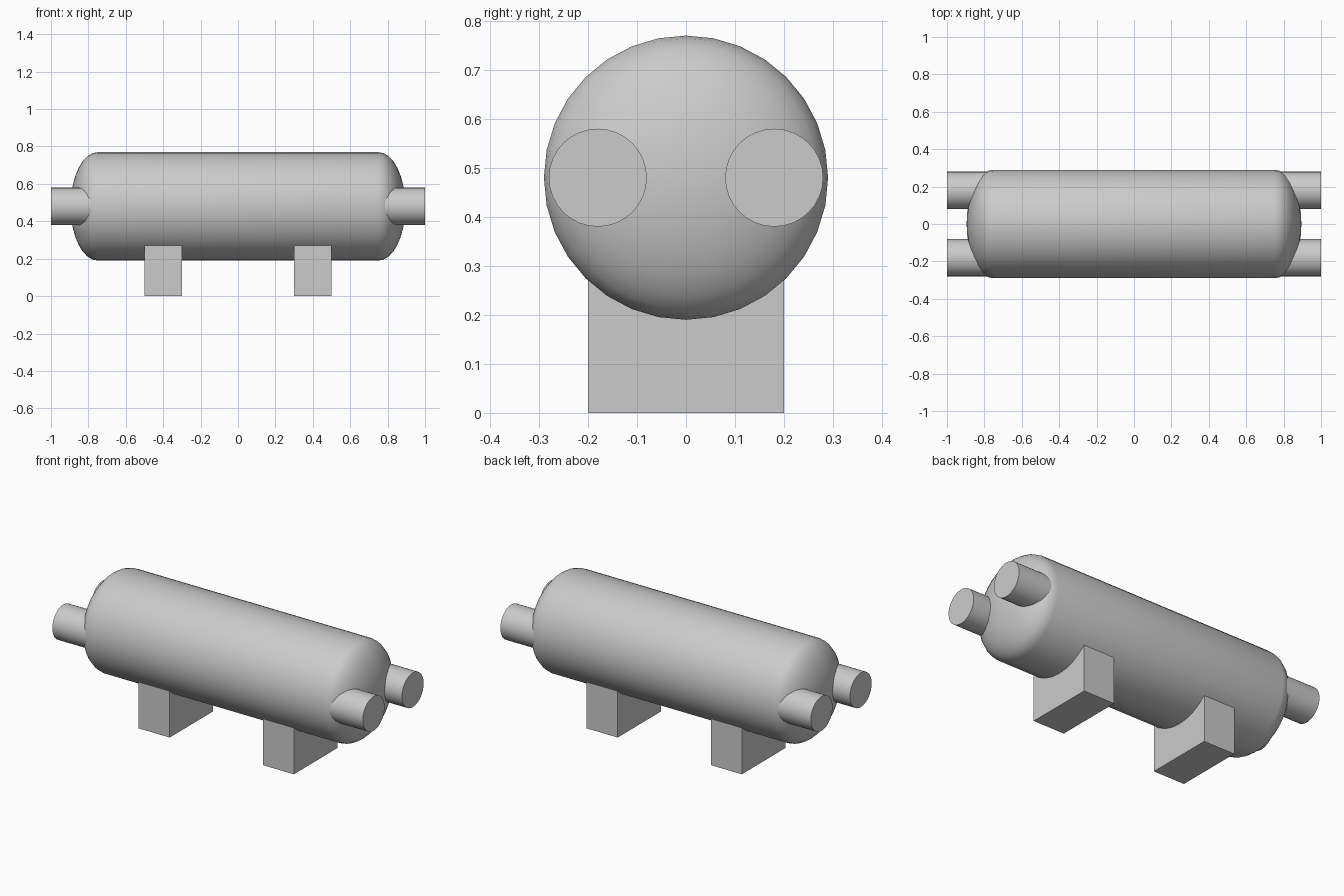
import bpy, bmesh, math
from mathutils import Matrix

if "Cube" in bpy.data.objects:
    bpy.data.objects.remove(bpy.data.objects["Cube"])

AXIS_Z = 0.48      # height of the tank axis
RADIUS = 0.29
STRAIGHT = 0.75    # half length of the straight shell
DOME = 0.145       # depth of each domed end
SIDES = 32


def finish(name, bm, smooth=True):
    bmesh.ops.recalc_face_normals(bm, faces=bm.faces)
    mesh = bpy.data.meshes.new(name)
    bm.to_mesh(mesh)
    bm.free()
    obj = bpy.data.objects.new(name, mesh)
    bpy.context.collection.objects.link(obj)
    if smooth:
        bpy.ops.object.select_all(action='DESELECT')
        obj.select_set(True)
        bpy.context.view_layer.objects.active = obj
        bpy.ops.object.shade_smooth_by_angle(angle=math.radians(35))
    return obj


# tank: half-ellipse dome, straight shell, mirrored dome, spun around x
def tank():
    steps = 8
    right = [(STRAIGHT + DOME * math.cos(a), RADIUS * math.sin(a))
             for a in (math.pi / 2 * i / steps for i in range(steps + 1))]
    profile = right + [(-x, r) for x, r in reversed(right)]
    bm = bmesh.new()
    verts = [bm.verts.new((x, 0, r)) for x, r in profile]
    edges = [bm.edges.new(pair) for pair in zip(verts, verts[1:])]
    bmesh.ops.spin(bm, geom=verts + edges, cent=(0, 0, 0), axis=(1, 0, 0),
                   angle=math.tau, steps=SIDES, use_duplicate=False)
    bmesh.ops.remove_doubles(bm, verts=bm.verts, dist=0.0005)
    bmesh.ops.translate(bm, verts=bm.verts, vec=(0, 0, AXIS_Z))
    return finish("tank", bm)


# nozzle: short solid pipe stub leaving a domed end
def nozzle(name, sx, sy):
    inner, outer = 0.75, 1.0
    bm = bmesh.new()
    place = (Matrix.Translation((sx * (inner + outer) / 2, sy * 0.18, AXIS_Z))
             @ Matrix.Rotation(math.pi / 2, 4, 'Y'))
    bmesh.ops.create_cone(bm, cap_ends=True, segments=SIDES, radius1=0.1,
                          radius2=0.1, depth=outer - inner, matrix=place)
    return finish(name, bm)


# saddle: block foot whose top sits inside the shell
def saddle(name, sx):
    height = 0.28
    bm = bmesh.new()
    place = (Matrix.Translation((sx * 0.4, 0, height / 2))
             @ Matrix.Diagonal((0.2, 0.4, height, 1)))
    bmesh.ops.create_cube(bm, size=1, matrix=place)
    # lower the outer top edges so they stay just under the shell surface
    for v in bm.verts:
        if v.co.z > 0.1:
            v.co.z = 0.27
    return finish(name, bm, smooth=False)


tank()
for sx, side in ((-1, "left"), (1, "right")):
    saddle(f"saddle_{side}", sx)
    for sy, face in ((-1, "front"), (1, "back")):
        nozzle(f"nozzle_{side}_{face}", sx, sy)
